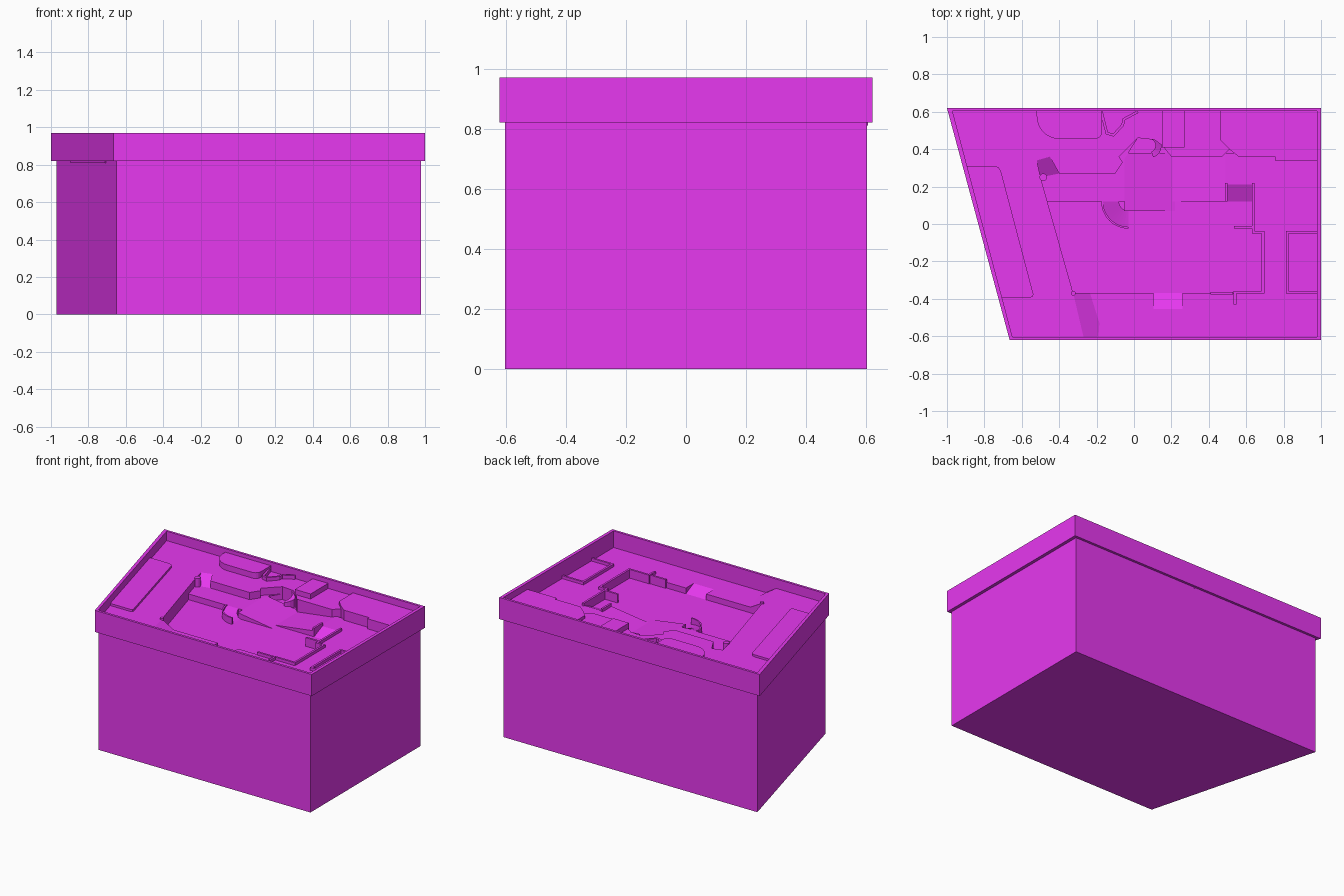
import bpy, bmesh
from math import sin, cos, radians
from mathutils import Vector

if "Cube" in bpy.data.objects:
    bpy.data.objects.remove(bpy.data.objects["Cube"])

LOW, MID, HIGH, TOP = 0.815, 0.855, 0.905, 0.97
mat = bpy.data.materials.new("magenta")
mat.diffuse_color = (0.8, 0.04, 0.87, 1)
mat.use_nodes = True
mat.node_tree.nodes["Principled BSDF"].inputs["Base Color"].default_value = mat.diffuse_color


def finish(name, bm):
    bmesh.ops.recalc_face_normals(bm, faces=bm.faces)
    me = bpy.data.meshes.new(name)
    bm.to_mesh(me)
    bm.free()
    me.materials.append(mat)
    ob = bpy.data.objects.new(name, me)
    bpy.context.collection.objects.link(ob)
    return ob


def loft(name, rings):
    """Closed solid through stacked rings of 3D points."""
    bm = bmesh.new()
    loops = [[bm.verts.new(p) for p in r] for r in rings]
    n = len(loops[0])
    for a, b in zip(loops, loops[1:]):
        for i in range(n):
            j = (i + 1) % n
            bm.faces.new((a[i], a[j], b[j], b[i]))
    bm.faces.new(loops[0])
    bm.faces.new(loops[-1])
    return finish(name, bm)


def prism(name, poly, top, bottom=LOW - 0.005):
    """Upright prism; top is one height or one height per corner."""
    tops = top if isinstance(top, (list, tuple)) else [top] * len(poly)
    return loft(name, [[(x, y, bottom) for x, y in poly],
                       [(x, y, t) for (x, y), t in zip(poly, tops)]])


def arc(cx, cy, r, a0, a1, n=10):
    return [(cx + r * cos(radians(a0 + (a1 - a0) * i / n)),
             cy + r * sin(radians(a0 + (a1 - a0) * i / n))) for i in range(n + 1)]


def wall(name, path, top, w=0.014):
    """Thin wall along a polyline."""
    pts = [Vector(p) for p in path]
    left, right = [], []
    for i, p in enumerate(pts):
        d0 = (p - pts[i - 1]).normalized() if i else None
        d1 = (pts[i + 1] - p).normalized() if i < len(pts) - 1 else None
        d0, d1 = d0 or d1, d1 or d0
        m = (d0 + d1).normalized()
        off = Vector((-m.y, m.x)) * (w / 2 / max(m.dot(d0), 0.4))
        left.append(tuple(p + off))
        right.append(tuple(p - off))
    return prism(name, left + right[::-1], top)


def curved_ramp(name, cx, cy, r0, r1, a0, a1, z0, z1, n=10):
    outer, inner = arc(cx, cy, r1, a0, a1, n), arc(cx, cy, r0, a0, a1, n)
    bm = bmesh.new()
    prev = None
    for i in range(n + 1):
        z = z0 + (z1 - z0) * i / n
        cur = [bm.verts.new((*p, h)) for p, h in
               ((inner[i], LOW - .005), (outer[i], LOW - .005), (outer[i], z), (inner[i], z))]
        if prev:
            for k in range(4):
                m = (k + 1) % 4
                bm.faces.new((prev[k], prev[m], cur[m], cur[k]))
        if i in (0, n):
            bm.faces.new(cur)
        prev = cur
    return finish(name, bm)


# Box with overhanging rim and recessed floor
body = [(-.97, .603), (.978, .603), (.978, -.603), (-.65, -.603)]
rim = [(-1, .62), (1, .62), (1, -.62), (-.665, -.62)]
loft("box_and_rim", [[(x, y, z) for x, y in p] for p, z in
     ((body, 0), (body, .82), (rim, .82), (rim, TOP), (body, TOP), (body, LOW))])

# Upper terrace along the left and back
prism("upper_terrace", [(-.97, .603), (.46, .603), (.46, .45), (.51, .40), (.47, .36), (.20, .36),
      (.15, .42), (.11, .45), (.02, .46), (-.08, .36), (-.06, .33), (-.10, .27), (-.40, .27),
      (-.45, .36), (-.52, .34), (-.50, .25), (-.325, -.37), (-.27, -.603), (-.65, -.603)], HIGH)

# Middle terrace along the front and right, notched for the front ramp
prism("middle_terrace", [(-.325, -.37), (.105, -.37), (.105, -.455), (.26, -.455), (.26, -.37),
      (.69, -.37), (.69, -.04), (.64, -.04), (.64, .21), (.49, .21), (.49, .38), (.978, .38),
      (.978, -.603), (-.27, -.603)], MID)
prism("middle_band", [(-.47, .12), (-.05, .12), (-.05, .44), (.02, .46), (-.08, .36),
      (-.10, .27), (-.40, .27), (-.50, .25)], MID)

# Raised blocks against the back wall
prism("back_right_block", [(.46, .603), (.46, .45), (.51, .40), (.56, .36), (.755, .36),
      (.755, .34), (.978, .34), (.978, .603)], .925)
prism("back_block", [(.15, .603), (.15, .41), (.27, .41), (.27, .603)], .94)
prism("round_hill", [(-.52, .603)] + arc(-.40, .575, .12, 180, 270, 8)
      + arc(-.21, .495, .04, 270, 360, 5) + [(-.17, .603)], .945)

# Side panel with rounded inner corners
prism("side_panel", [(-.895, .31), (-.745, .31), (-.725, .304), (-.712, .285),
      (-.538, -.375), (-.54, -.387), (-.552, -.392), (-.71, -.392)], HIGH + .015)

# Sloped ramps
prism("corner_ramp", [(-.52, .34), (-.45, .36), (-.40, .27), (-.50, .25)],
      [HIGH, HIGH, MID, MID])
prism("left_front_ramp", [(-.325, -.37), (-.235, -.37), (-.20, -.46), (-.185, -.53),
      (-.19, -.603), (-.27, -.603)], [HIGH, MID, MID, MID, MID, HIGH])
prism("front_ramp", [(.105, -.455), (.26, -.455), (.26, -.37), (.105, -.37)],
      [MID, MID, LOW, LOW])
prism("right_stair", [(.49, .12), (.64, .12), (.64, .21), (.49, .21)], [LOW, LOW, MID, MID])
prism("descending_ramp", [(-.05, .07), (.22, .07), (.22, .38), (-.05, .38)],
      [MID, LOW, LOW, MID])
prism("ascending_ramp", [(.19, .12), (.49, .12), (.49, .38), (.19, .38)],
      [LOW, MID, MID, LOW])
curved_ramp("curved_stair", -.03, .12, .05, .14, 180, 270, MID, LOW)
curved_ramp("back_curved_stair", .08, .42, .035, .068, 100, -70, HIGH, MID)

# Thin walls
wall("curved_wall", arc(-.03, .12, .14, 180, 270), MID + .005, .01)
R = MID + .02
for name, path, z in (
        ("stair_wall", [(.493, .12), (.493, .22)], R),
        ("right_wall", [(.637, .22), (.637, -.045), (.69, -.045), (.69, -.365), (.54, -.365),
                        (.54, -.43)], R),
        ("short_wall", [(.535, -.018), (.637, -.018)], R),
        ("front_wall", [(.41, -.37), (.53, -.37)], R),
        ("room_wall", [(.978, -.045), (.82, -.045), (.82, -.365), (.978, -.365)], R),
        ("back_fence", [(-.175, .603), (-.145, .485), (-.11, .475), (-.06, .53), (-.055, .56),
                        (.02, .60)], HIGH + .025)):
    wall(name, path, z)

# Corner posts
for name, x, y, r in (("rear_post", -.485, .25, .02), ("front_post", -.325, -.37, .013)):
    prism(name, arc(x, y, r, 0, 337.5, 15), HIGH + .01)
